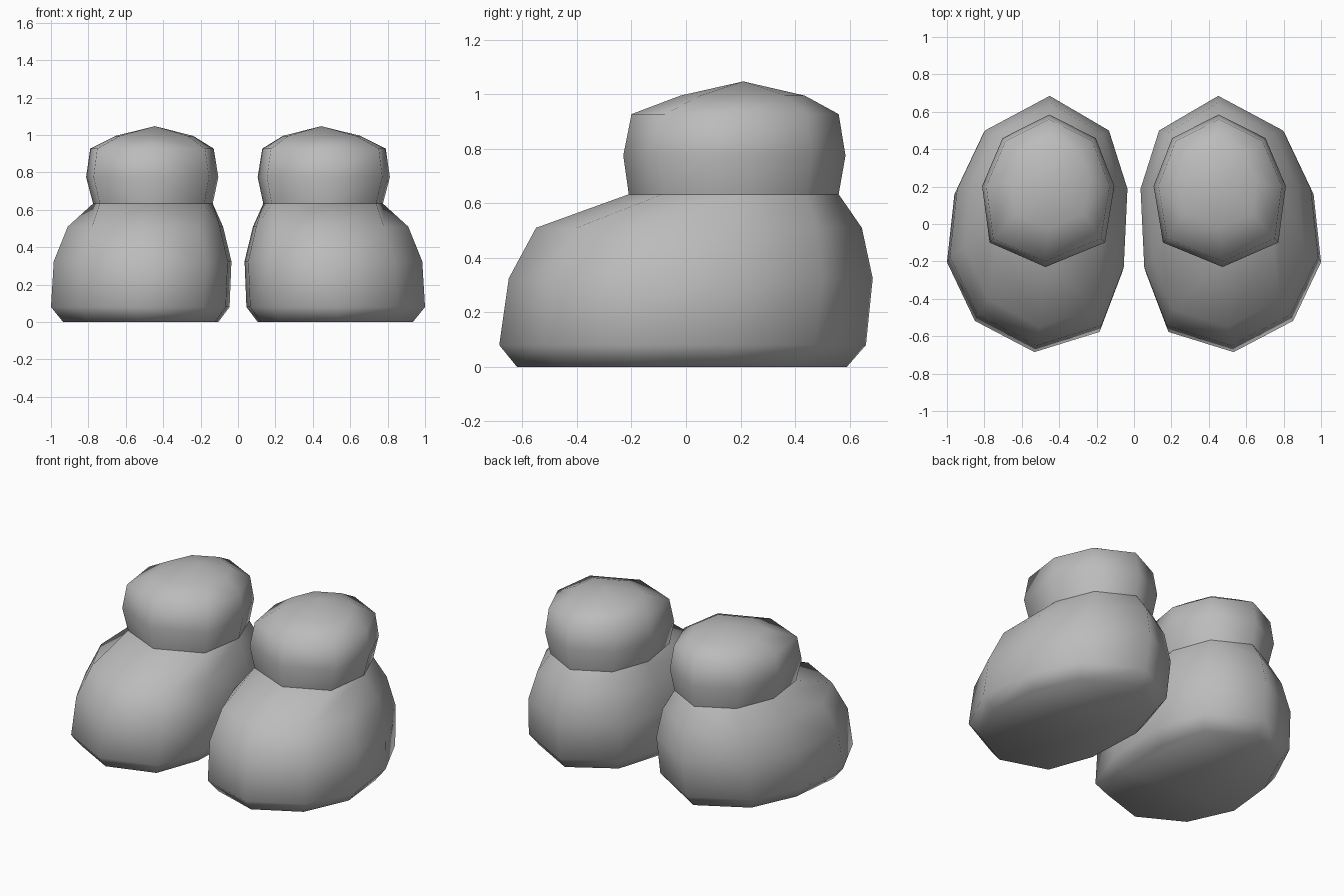
import bpy, bmesh

cube = bpy.data.objects.get("Cube")
if cube:
    bpy.data.objects.remove(cube, do_unlink=True)

grey = bpy.data.materials.new("plain grey")
grey.use_nodes = True
grey.diffuse_color = (0.5, 0.5, 0.5, 1)
grey.node_tree.nodes["Principled BSDF"].inputs["Base Color"].default_value = (0.5, 0.5, 0.5, 1)

# Plan outlines, from the toe round the outer side to the heel and back
FOOT = [(.53, -.68), (.85, -.51), (1, -.19), (.96, .18), (.81, .5),
        (.46, .69), (.14, .5), (.04, .18), (.06, -.25), (.18, -.57)]
# The ankle has single side corners, repeated here and welded later
ANKLE = [(.47, -.22), (.77, -.09), (.81, .21), (.81, .21), (.7, .465),
         (.45, .59), (.2, .465), (.1, .21), (.1, .21), (.15, -.09)]


def fit(outline, x0, x1, y0, y1, z):
    """Stretch a plan outline to the given bounds at height z."""
    xs, ys = [p[0] for p in outline], [p[1] for p in outline]
    sx = (x1 - x0) / (max(xs) - min(xs))
    sy = (y1 - y0) / (max(ys) - min(ys))
    return [(x0 + (x - min(xs)) * sx, y0 + (y - min(ys)) * sy, z) for x, y in outline]


def loft(name, rings, side, bottom=False, apex=None):
    """Skin stacked rings, mirrored when side is -1."""
    bm = bmesh.new()
    loops = [[bm.verts.new((side * x, y, z)) for x, y, z in ring] for ring in rings]
    n = len(loops[0])
    for low, high in zip(loops, loops[1:]):
        for i in range(n):
            j = (i + 1) % n
            bm.faces.new((low[i], low[j], high[j], high[i]))
    if bottom:
        bm.faces.new(loops[0][::-1])
    if apex:
        tip = bm.verts.new((side * apex[0], apex[1], apex[2]))
        for i in range(n):
            bm.faces.new((loops[-1][i], loops[-1][(i + 1) % n], tip))
    if side < 0:
        bmesh.ops.reverse_faces(bm, faces=bm.faces)
    bmesh.ops.remove_doubles(bm, verts=bm.verts, dist=0.0005)
    for face in bm.faces:
        face.smooth = True
    mesh = bpy.data.meshes.new(name)
    bm.to_mesh(mesh)
    bm.free()
    mesh.materials.append(grey)
    obj = bpy.data.objects.new(name, mesh)
    bpy.context.collection.objects.link(obj)


# Ring where the foot meets the ankle
seam = fit(ANKLE, .135, .775, -.21, .56, .633)

foot_rings = [
    fit(FOOT, .105, .935, -.62, .59, 0),
    fit(FOOT, .045, 1, -.685, .66, .08),
    fit(FOOT, .035, .985, -.65, .685, .325),
    fit(FOOT, .08, .91, -.55, .645, .51),
    seam,
]
ankle_rings = [
    seam,
    fit(ANKLE, .105, .812, -.23, .585, .775),
    fit(ANKLE, .13, .79, -.2, .56, .927),
    fit(ANKLE, .24, .655, -.02, .435, .995),
]

for side, label in ((1, "left"), (-1, "right")):
    loft(label + "_foot", foot_rings, side, bottom=True)
    loft(label + "_ankle", ankle_rings, side, apex=(.445, .21, 1.047))
